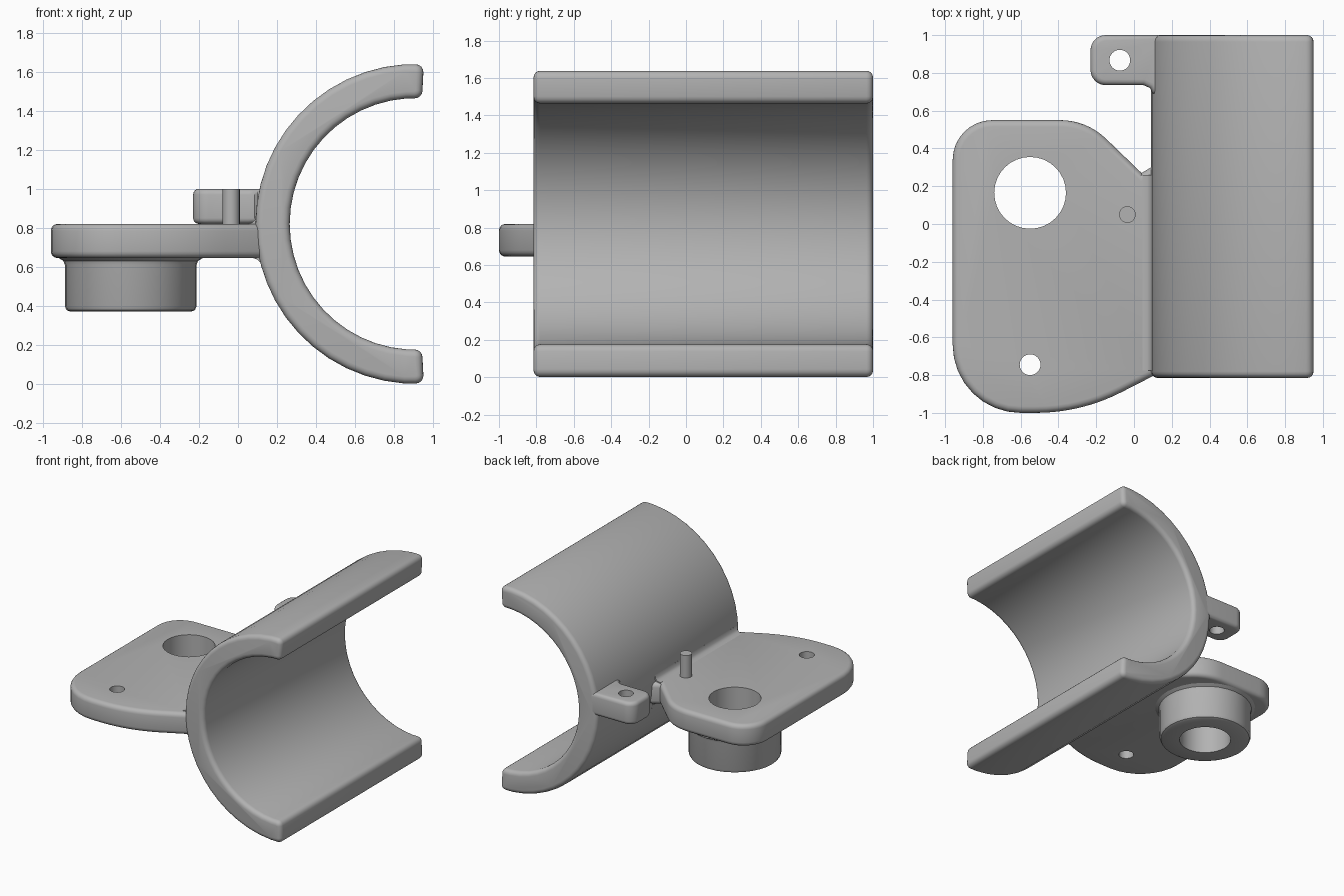
import bpy, bmesh, math
from mathutils import Vector, Matrix

if "Cube" in bpy.data.objects:
    bpy.data.objects.remove(bpy.data.objects["Cube"], do_unlink=True)

GREY = (0.45, 0.45, 0.45, 1)
grey = bpy.data.materials.new("plain_grey")
grey.use_nodes = True
grey.diffuse_color = GREY
grey.node_tree.nodes["Principled BSDF"].inputs["Base Color"].default_value = GREY


def add_object(name, bm):
    bmesh.ops.recalc_face_normals(bm, faces=bm.faces[:])
    mesh = bpy.data.meshes.new(name)
    bm.to_mesh(mesh)
    bm.free()
    mesh.materials.append(grey)
    ob = bpy.data.objects.new(name, mesh)
    bpy.context.collection.objects.link(ob)
    return ob


def rounded(corners, steps=8):
    """Outline from (x, y, radius) corners, each corner turned into an arc."""
    out = []
    for i, (x, y, r) in enumerate(corners):
        p = Vector((x, y))
        if r == 0:
            out.append(p)
            continue
        a = (Vector(corners[i - 1][:2]) - p).normalized()
        b = (Vector(corners[(i + 1) % len(corners)][:2]) - p).normalized()
        half = a.angle(b) / 2
        centre = p + (a + b).normalized() * r / math.sin(half)
        start = (p + a * r / math.tan(half) - centre).normalized()
        end = (p + b * r / math.tan(half) - centre).normalized()
        out += [centre + start.slerp(end, k / steps) * r for k in range(steps + 1)]
    return out


def prism(name, outline, low, high, edge=0.0, along_y=False):
    """Extruded outline with its rims rounded; along_y lays it on its side."""
    bm = bmesh.new()
    base = bm.faces.new([bm.verts.new((p[0], p[1], low)) for p in outline])
    top = bmesh.ops.extrude_face_region(bm, geom=[base], use_keep_orig=True)["geom"]
    bmesh.ops.translate(bm, vec=(0, 0, high - low),
                        verts=[g for g in top if isinstance(g, bmesh.types.BMVert)])
    bmesh.ops.recalc_face_normals(bm, faces=bm.faces[:])
    if edge:
        rims = [e for e in bm.edges if abs(e.verts[0].co.z - e.verts[1].co.z) < 1e-5]
        bmesh.ops.bevel(bm, geom=rims, offset=edge, segments=4, profile=0.5, affect='EDGES')
    if along_y:
        bm.transform(Matrix.Rotation(math.pi / 2, 4, 'X'))
    return add_object(name, bm)


def circle(x, y, r, n=32):
    return [(x + r * math.cos(math.tau * k / n), y + r * math.sin(math.tau * k / n))
            for k in range(n)]


def drill(ob, x, y, r):
    cutter = prism("hole_cutter", circle(x, y, r), -1, 3)
    cutter.hide_render = True
    mod = ob.modifiers.new("hole", 'BOOLEAN')
    mod.operation, mod.solver, mod.object = 'DIFFERENCE', 'EXACT', cutter
    bpy.context.view_layer.objects.active = ob
    bpy.ops.object.modifier_apply(modifier=mod.name)
    bpy.data.objects.remove(cutter, do_unlink=True)


# Half-round clamp shell
CX, CZ, OUTER, INNER = 0.91, 0.82, 0.82, 0.645
SEGMENTS = 26
arc = [math.radians(87 + 186 * k / SEGMENTS) for k in range(SEGMENTS + 1)]


def shell_side(radius, angles):
    return [(CX + radius * math.cos(a), CZ + radius * math.sin(a),
             0.04 if a in (arc[0], arc[-1]) else 0) for a in angles]


clamp = prism("clamp_shell", rounded(shell_side(OUTER, arc) + shell_side(INNER, arc[::-1]), 4),
              -1.0, 0.815, 0.035, True)

# Mounting plate with its two holes
PLATE_LOW, PLATE_TOP = 0.645, 0.82
BX, BY, BORE = -0.55, 0.165, 0.19
plate = prism("mounting_plate", rounded([
    (-0.96, 0.55, 0.21), (-0.96, -1.0, 0.36), (-0.28, -1.0, 1.0), (0.11, -0.8, 0),
    (0.16, -0.77, 0), (0.16, 0.31, 0), (0.09, 0.3, 0), (0.04, 0.27, 0),
    (-0.25, 0.55, 0.35)]), PLATE_LOW, PLATE_TOP, 0.035)
drill(plate, BX, BY, BORE)
drill(plate, BX, -0.745, 0.055)

# Bored boss below the plate, flaring where it joins
profile = [(BORE, PLATE_LOW), (BORE, 0.37), (0.31, 0.37), (0.329, 0.378), (0.338, 0.398),
           (0.338, 0.61), (0.345, 0.63), (0.37, PLATE_LOW)]
bm = bmesh.new()
verts = [bm.verts.new((r, 0, z)) for r, z in profile]
edges = [bm.edges.new(pair) for pair in zip(verts, verts[1:])]
bmesh.ops.spin(bm, geom=verts + edges, cent=(0, 0, 0), axis=(0, 0, 1),
               angle=math.tau, steps=32)
bmesh.ops.remove_doubles(bm, verts=bm.verts[:], dist=1e-4)
bmesh.ops.translate(bm, vec=(BX, BY, 0), verts=bm.verts[:])
boss = add_object("bored_boss", bm)

# Fillets between plate and clamp
upper = prism("upper_fillet", [(0.045, 0.81), (0.045, 0.82), (0.073, 0.827), (0.088, 0.843),
                               (0.093, 0.87), (0.13, 0.87), (0.13, 0.81)],
              -0.26, 0.775, 0, True)
lower = prism("lower_fillet", [(0.075, 0.655), (0.075, 0.645), (0.1, 0.637), (0.115, 0.62),
                               (0.121, 0.595), (0.16, 0.595), (0.16, 0.655)],
              -0.26, 0.775, 0, True)

# Small side tab with its hole
tab = prism("side_tab", rounded([
    (-0.23, 1.0, 0.08), (-0.23, 0.735, 0.08), (0.05, 0.735, 0), (0.085, 0.72, 0),
    (0.1, 0.69, 0), (0.16, 0.69, 0), (0.16, 1.0, 0)]), 0.82, 1.0, 0.03)
drill(tab, -0.075, 0.867, 0.055)

# Locating pin
pin = prism("locating_pin", circle(-0.035, 0.05, 0.044, 20), 0.8, 1.0)

bpy.ops.object.select_all(action='DESELECT')
for ob in (clamp, plate, boss, upper, lower, tab, pin):
    ob.select_set(True)
bpy.context.view_layer.objects.active = clamp
bpy.ops.object.shade_smooth_by_angle(angle=math.radians(35))
